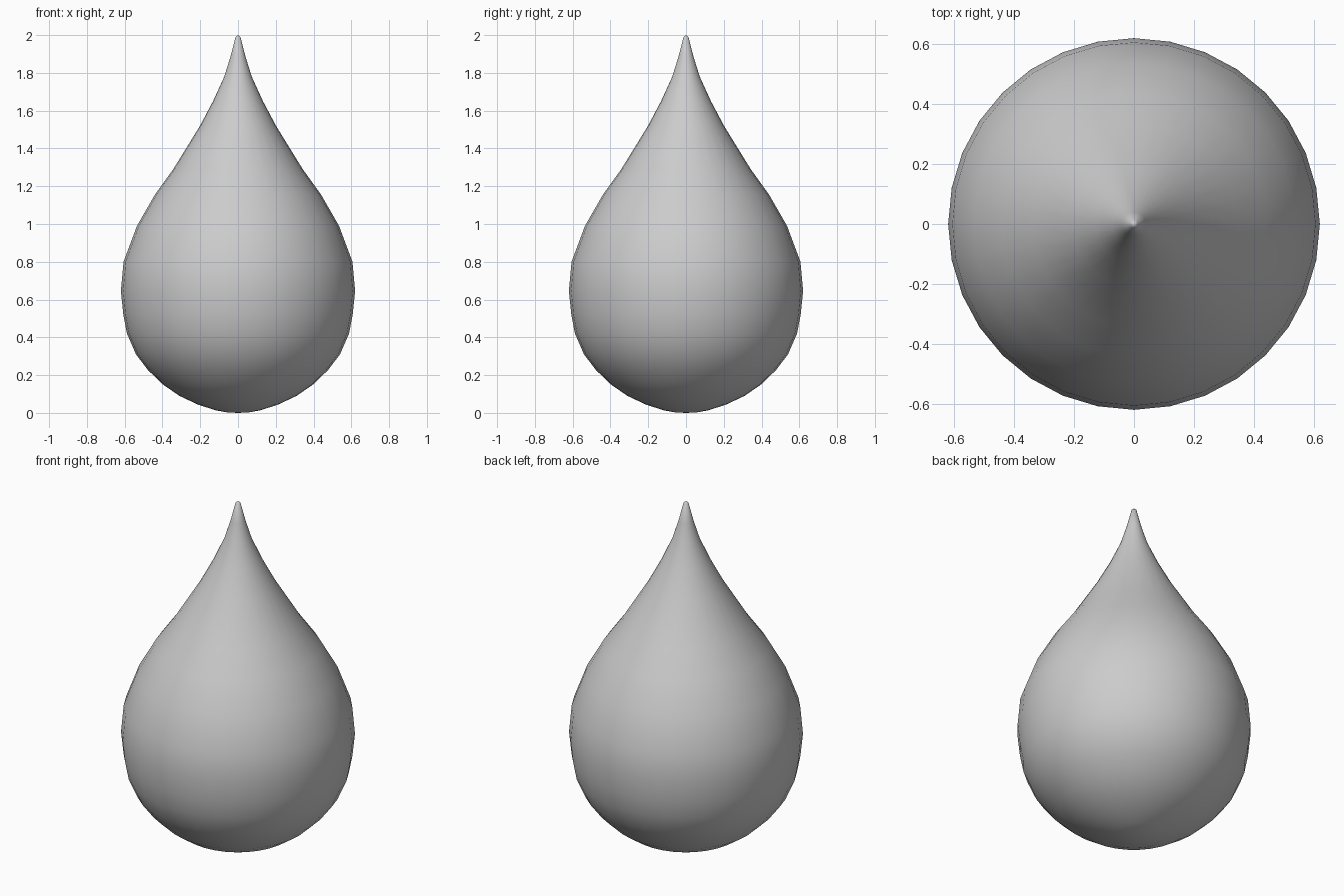
import bpy, bmesh, math

if "Cube" in bpy.data.objects:
    bpy.data.objects.remove(bpy.data.objects["Cube"])

SIDES = 32
# half profile of the drop: (radius, height)
PROFILE = [(0.06, 0.003), (0.115, 0.013), (0.21, 0.043), (0.31, 0.09), (0.397, 0.15),
           (0.476, 0.226), (0.54, 0.31), (0.588, 0.42), (0.607, 0.52), (0.62, 0.645),
           (0.606, 0.80), (0.535, 0.99), (0.44, 1.155), (0.343, 1.29),
           (0.204, 1.515), (0.132, 1.65), (0.073, 1.78), (0.04, 1.885), (0.013, 1.99)]

bm = bmesh.new()
rings = []
for r, z in PROFILE:
    rings.append([bm.verts.new((r * math.cos(2 * math.pi * i / SIDES),
                                r * math.sin(2 * math.pi * i / SIDES), z))
                  for i in range(SIDES)])

# side walls
for a, b in zip(rings, rings[1:]):
    for i in range(SIDES):
        j = (i + 1) % SIDES
        bm.faces.new((a[i], a[j], b[j], b[i]))

# rounded poles closing bottom and tip
bottom = bm.verts.new((0, 0, 0))
tip = bm.verts.new((0, 0, 2))
for i in range(SIDES):
    j = (i + 1) % SIDES
    bm.faces.new((bottom, rings[0][j], rings[0][i]))
    bm.faces.new((tip, rings[-1][i], rings[-1][j]))

for f in bm.faces:
    f.smooth = True
mesh = bpy.data.meshes.new("water_drop")
bm.to_mesh(mesh)
bm.free()
drop = bpy.data.objects.new("water_drop", mesh)
bpy.context.collection.objects.link(drop)
